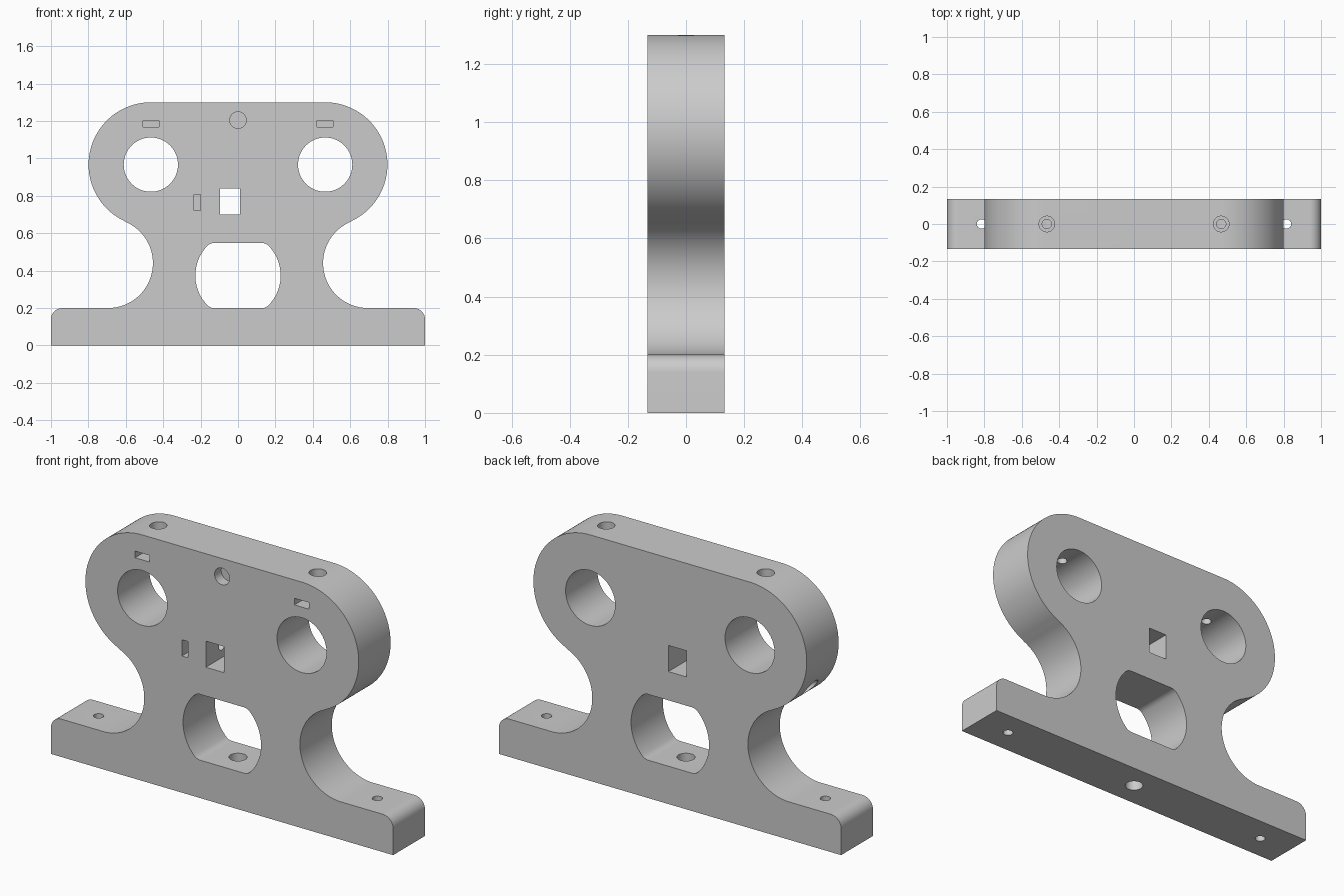
import bpy, bmesh
from math import pi, sin, cos, atan2, hypot
from mathutils import Matrix, Vector

if "Cube" in bpy.data.objects:
    bpy.data.objects.remove(bpy.data.objects["Cube"], do_unlink=True)

HALF = 0.133                      # half thickness of the plate
LOBE_X, LOBE_Z, LOBE_R = 0.466, 0.967, 0.333
WAIST_X, WAIST_R = 0.695, 0.24
BASE_H, CORNER = 0.2, 0.06

grey = bpy.data.materials.new("plain grey")
grey.use_nodes = True
colour = (0.6, 0.6, 0.6, 1)
grey.diffuse_color = colour
grey.node_tree.nodes["Principled BSDF"].inputs["Base Color"].default_value = colour


def arc(cx, cz, r, start, end, steps):
    """Points of an arc in the xz plane."""
    return [(cx + r * cos(start + (end - start) * i / steps),
             cz + r * sin(start + (end - start) * i / steps)) for i in range(steps + 1)]


def mesh_object(name, bm):
    bmesh.ops.recalc_face_normals(bm, faces=bm.faces)
    mesh = bpy.data.meshes.new(name)
    bm.to_mesh(mesh)
    bm.free()
    obj = bpy.data.objects.new(name, mesh)
    bpy.context.collection.objects.link(obj)
    mesh.materials.append(grey)
    return obj


def prism(name, outline, y0, y1):
    """Extrude an xz outline along y."""
    bm = bmesh.new()
    face = bm.faces.new([bm.verts.new((x, y0, z)) for x, z in outline])
    new = bmesh.ops.extrude_face_region(bm, geom=[face])["geom"]
    bmesh.ops.translate(bm, vec=(0, y1 - y0, 0),
                        verts=[v for v in new if isinstance(v, bmesh.types.BMVert)])
    return mesh_object(name, bm)


def drill(name, start, end, r, sides=32):
    """Cylinder between two points."""
    a, b = Vector(start), Vector(end)
    turn = (b - a).to_track_quat("Z", "Y").to_matrix().to_4x4()
    bm = bmesh.new()
    bmesh.ops.create_cone(bm, cap_ends=True, segments=sides, radius1=r, radius2=r,
                          depth=(b - a).length,
                          matrix=Matrix.Translation((a + b) / 2) @ turn)
    return mesh_object(name, bm)


def slot(name, x0, x1, z0, z1, y1):
    """Rectangular pocket entering from the front."""
    return prism(name, [(x0, z0), (x1, z0), (x1, z1), (x0, z1)], -0.2, y1)


# Stand outline: right half, then mirrored
meet = atan2(LOBE_Z - BASE_H - WAIST_R, LOBE_X - WAIST_X)
half = [(1, 0)]
half += arc(1 - CORNER, BASE_H - CORNER, CORNER, 0, pi / 2, 12)
half += arc(WAIST_X, BASE_H + WAIST_R, WAIST_R, 1.5 * pi, meet, 40)
half += arc(LOBE_X, LOBE_Z, LOBE_R, meet - pi, pi / 2, 64)[1:]
stand = prism("stand", half + [(-x, z) for x, z in reversed(half)], -HALF, HALF)

cutters = []

# Central window: circle with flat top and bottom and rounded corners
MID, WIN_R, WIN_H, FIL = 0.374, 0.228, 0.174, 0.05
fz = WIN_H - FIL
fx = ((WIN_R - FIL) ** 2 - fz ** 2) ** 0.5
a = atan2(fz, fx)
quarter = arc(0, 0, WIN_R, 0, a, 16) + arc(fx, fz, FIL, a, pi / 2, 8)[1:]
upper = quarter + [(-x, z) for x, z in reversed(quarter)]
window = upper + [(-x, -z) for x, z in upper[1:-1]]
window.insert(len(upper) - 1, window.pop(len(upper) - 1))
cutters.append(prism("window_cutter", [(x, z + MID) for x, z in window], -0.2, 0.2))

# Square opening and locating recess
cutters.append(slot("square_cutter", -0.095, 0.01, 0.70, 0.838, 0.2))
cutters.append(drill("recess_cutter", (0, -0.2, 1.205), (0, -0.078, 1.205), 0.044))

# Large bores, top screw holes, nut slots and base screw holes on both sides
for s in (-1, 1):
    x = s * LOBE_X
    cutters += [
        drill("bore_cutter", (x, -0.2, LOBE_Z), (x, 0.2, LOBE_Z), 0.145, 64),
        drill("top_screw_cutter", (x, 0, 1.0), (x, 0, 1.4), 0.025),
        drill("top_head_cutter", (x, 0, 1.245), (x, 0, 1.4), 0.042),
        slot("nut_slot_cutter", x - 0.043, x + 0.043, 1.168, 1.203, 0.045),
        drill("base_screw_cutter", (s * 0.815, 0, -0.1), (s * 0.815, 0, 0.3), 0.025),
    ]

# Middle base hole, side screw hole and its nut slot
SIDE_Z = 0.765
cutters += [
    drill("middle_hole_cutter", (0, 0, -0.1), (0, 0, 0.3), 0.044),
    drill("side_screw_cutter", (-0.9, 0, SIDE_Z), (-0.05, 0, SIDE_Z), 0.025),
    drill("side_head_cutter", (-0.9, 0, SIDE_Z), (-0.29, 0, SIDE_Z), 0.042),
    slot("side_nut_slot_cutter", -0.235, -0.2, SIDE_Z - 0.043, SIDE_Z + 0.043, 0.045),
]

# Cut everything out, then discard the cutters
bpy.context.view_layer.objects.active = stand
for cutter in cutters:
    cutter.hide_render = True
    mod = stand.modifiers.new(cutter.name, "BOOLEAN")
    mod.operation = "DIFFERENCE"
    mod.solver = "EXACT"
    mod.object = cutter
    bpy.ops.object.modifier_apply(modifier=mod.name)
for cutter in cutters:
    bpy.data.objects.remove(cutter, do_unlink=True)

bpy.ops.object.select_all(action="DESELECT")
stand.select_set(True)
bpy.ops.object.shade_smooth_by_angle(angle=0.5)
